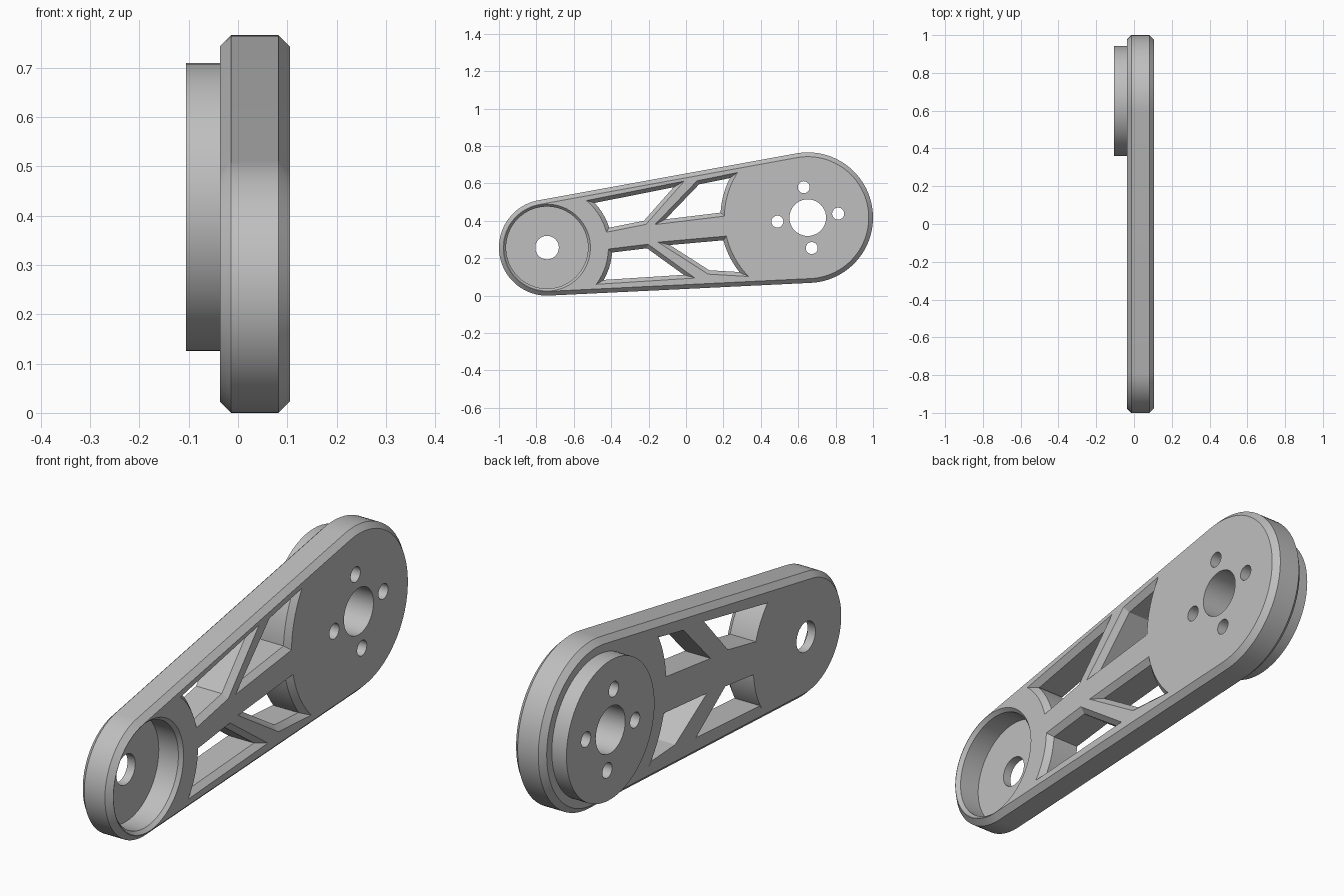
import bpy, bmesh, math
from mathutils import Vector

cube = bpy.data.objects.get("Cube")
if cube:
    bpy.data.objects.remove(cube, do_unlink=True)

# Main dimensions, all outlines lie in the (y, z) plane
BIG, SMALL = Vector((0.651, 0.417)), Vector((-0.743, 0.257))
R_BIG, R_SMALL = 0.349, 0.257
BACK, FRONT, BOSS_BACK = -0.037, 0.105, -0.105
CHAMFER = 0.023

grey = bpy.data.materials.new("grey metal")
grey.use_nodes = True
grey.diffuse_color = (0.52, 0.52, 0.52, 1)
grey.node_tree.nodes["Principled BSDF"].inputs["Base Color"].default_value = grey.diffuse_color


def arc(centre, radius, start, end, steps):
    angles = [start + (end - start) * i / steps for i in range(steps + 1)]
    return [centre + radius * Vector((math.cos(a), math.sin(a))) for a in angles]


def circle(centre, radius, steps=64):
    return arc(centre, radius, 0, math.tau, steps)[:-1]


def arc_between(centre, p, q, steps=14):
    """Arc about centre from the direction of p to the direction of q."""
    a, b = (math.atan2(v.y, v.x) for v in (p - centre, q - centre))
    sweep = (b - a + math.pi) % math.tau - math.pi
    return arc(centre, (p - centre).length, a, a + sweep, steps)


def inset(points, amount):
    """Mitred inward offset of a counter-clockwise outline."""
    result = []
    for i, p in enumerate(points):
        d1 = (p - points[i - 1]).normalized()
        d2 = (points[(i + 1) % len(points)] - p).normalized()
        n1, n2 = Vector((-d1.y, d1.x)), Vector((-d2.y, d2.x))
        result.append(p + (n1 + n2) * amount / (1 + n1.dot(n2)))
    return result


def loft(name, sections):
    """Solid through a list of (x, outline) sections."""
    bm = bmesh.new()
    rings = [[bm.verts.new((x, p.x, p.y)) for p in pts] for x, pts in sections]
    for lower, upper in zip(rings, rings[1:]):
        for i in range(len(lower)):
            bm.faces.new((lower[i - 1], lower[i], upper[i], upper[i - 1]))
    bm.faces.new(rings[0])
    bm.faces.new(rings[-1])
    bmesh.ops.recalc_face_normals(bm, faces=bm.faces)
    mesh = bpy.data.meshes.new(name)
    bm.to_mesh(mesh)
    bm.free()
    mesh.materials.append(grey)
    obj = bpy.data.objects.new(name, mesh)
    bpy.context.collection.objects.link(obj)
    return obj


def combine(target, other, operation):
    """Apply a boolean, then drop the helper."""
    other.hide_render = True
    mod = target.modifiers.new(operation.lower(), "BOOLEAN")
    mod.operation, mod.object, mod.solver = operation, other, "EXACT"
    bpy.context.view_layer.objects.active = target
    bpy.ops.object.modifier_apply(modifier=mod.name)
    bpy.data.objects.remove(other, do_unlink=True)


def arm_outline(shrink):
    """Two round ends joined by tangent lines."""
    axis = BIG - SMALL
    phi = math.atan2(axis.y, axis.x)
    theta = math.acos((R_SMALL - R_BIG) / axis.length)
    return (arc(BIG, R_BIG - shrink, phi - theta, phi + theta, 48)
            + arc(SMALL, R_SMALL - shrink, phi + theta, phi + math.tau - theta, 48))


# Arm plate with chamfered rims
arm = loft("arm_plate", [
    (BACK, arm_outline(CHAMFER)), (BACK + CHAMFER, arm_outline(0)),
    (FRONT - CHAMFER, arm_outline(0)), (FRONT, arm_outline(CHAMFER))])

# Round boss behind the large end
combine(arm, loft("round_boss", [(BOSS_BACK, circle(BIG, 0.292)),
                                 (0.0, circle(BIG, 0.292))]), "UNION")

# Shallow cup with a chamfered lip in the small end
combine(arm, loft("cup_cutter", [
    (FRONT - 0.106, circle(SMALL, 0.219)), (FRONT - 0.015, circle(SMALL, 0.219)),
    (FRONT, circle(SMALL, 0.232)), (0.2, circle(SMALL, 0.232))]), "DIFFERENCE")

# Through holes: two axle bores and four screw holes
holes = [(SMALL, 0.063), (BIG, 0.098)]
for k in range(4):
    turn = math.radians(7.5 + 90 * k)
    holes.append((BIG + 0.164 * Vector((math.cos(turn), math.sin(turn))), 0.032))
for centre, radius in holes:
    ring = circle(centre, radius, 40)
    combine(arm, loft("hole_cutter", [(-0.3, ring), (0.3, ring)]), "DIFFERENCE")

# Lightening windows: counter-clockwise corners, first two joined by an arc
windows = [
    (SMALL, [(-0.535, 0.505), (-0.422, 0.340), (-0.214, 0.381), (-0.010, 0.612)]),
    (SMALL, [(-0.406, 0.249), (-0.481, 0.061), (0.048, 0.094), (-0.203, 0.275)]),
    (BIG, [(0.205, 0.425), (0.273, 0.660), (0.059, 0.614), (-0.166, 0.380)]),
    (BIG, [(0.337, 0.104), (0.214, 0.318), (-0.150, 0.286), (0.118, 0.115)]),
]
for centre, corners in windows:
    p, q, r, s = (Vector(c) for c in corners)
    radius = 0.328 if centre is SMALL else 0.446
    p = centre + (p - centre).normalized() * radius
    outer = arc_between(centre, p, q) + [r, s]
    inner = inset(outer, 0.021)
    combine(arm, loft("window_cutter", [
        (-0.3, inner), (FRONT - CHAMFER, inner), (FRONT, outer), (0.3, outer)]), "DIFFERENCE")

# Smooth round walls, crisp edges
bpy.ops.object.select_all(action="DESELECT")
arm.select_set(True)
bpy.context.view_layer.objects.active = arm
bpy.ops.object.shade_smooth_by_angle(angle=math.radians(25))
